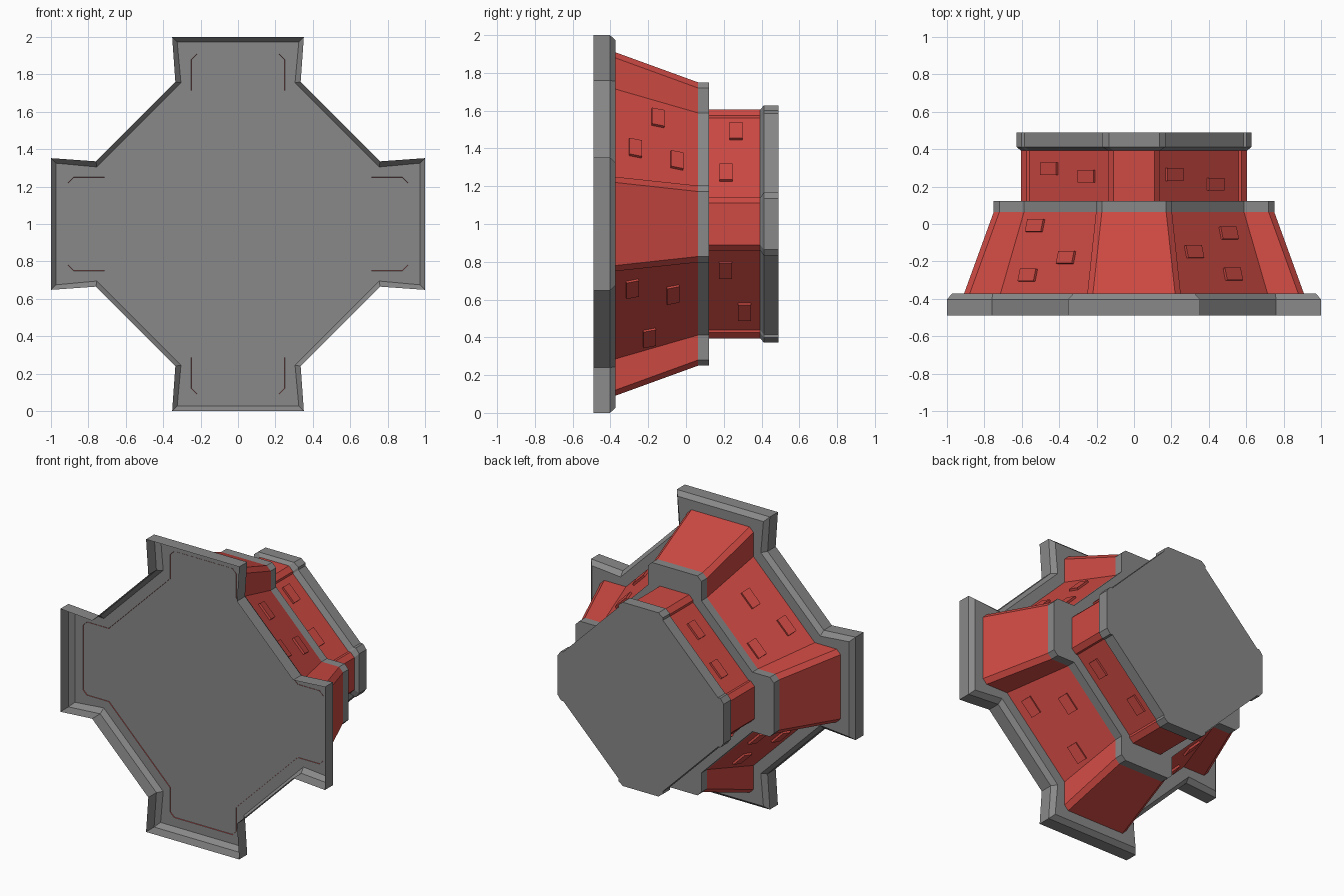
import bpy, bmesh, math
from mathutils import Vector, Matrix

if "Cube" in bpy.data.objects:
    bpy.data.objects.remove(bpy.data.objects["Cube"])


def material(name, col):
    m = bpy.data.materials.new(name)
    m.diffuse_color = (*col, 1)
    m.use_nodes = True
    m.node_tree.nodes["Principled BSDF"].inputs["Base Color"].default_value = m.diffuse_color
    return m


GRAY = material("stone gray", (0.25, 0.25, 0.25))
RED = material("brick red", (0.62, 0.068, 0.056))


def finish(bm, name, mat):
    bmesh.ops.recalc_face_normals(bm, faces=bm.faces[:])
    me = bpy.data.meshes.new(name)
    bm.to_mesh(me)
    bm.free()
    me.materials.append(mat)
    ob = bpy.data.objects.new(name, me)
    bpy.context.collection.objects.link(ob)
    return ob


def outline(half):
    """Four-armed outline from the right half of the top arm."""
    arm = [(-x, z) for x, z in reversed(half)] + list(half)
    pts = []
    for k in range(4):
        for x, z in arm:
            for _ in range(k):
                x, z = z, -x
            pts.append((x, z))
    return pts


def loft(name, mat, rings, cap_back=False):
    """Shell along y through (y, half outline) rings, open at the front."""
    bm = bmesh.new()
    loops = [[bm.verts.new((x, y, z + 1)) for x, z in outline(h)] for y, h in rings]
    for a, b in zip(loops, loops[1:]):
        for i in range(len(a)):
            j = (i + 1) % len(a)
            bm.faces.new((a[i], a[j], b[j], b[i]))
    if cap_back:
        bm.faces.new(loops[-1])
    return finish(bm, name, mat)


# Half outlines of each level
SLAB = [(0.352, 1.0), (0.335, 0.76)]
SLAB_IN = [(0.325, 0.973), (0.305, 0.755)]
LOW_A = [(0.22, 0.91), (0.25, 0.88), (0.25, 0.715)]
LOW_B = [(0.172, 0.75), (0.203, 0.72), (0.203, 0.588)]
UP = [(0.11, 0.605), (0.14, 0.575), (0.14, 0.56)]
CAP = [(0.135, 0.628), (0.168, 0.602), (0.168, 0.585)]

# Hollow base slab, two walls, collar and end cap
loft("base_slab", GRAY, [(-0.49, SLAB), (-0.403, SLAB), (-0.372, SLAB_IN)], True)
loft("lower_wall", RED, [(-0.376, LOW_A), (0.064, LOW_B)])
loft("collar", GRAY, [(0.064, LOW_B), (0.123, LOW_B)], True)
loft("upper_wall", RED, [(0.12, UP), (0.40, UP)])
loft("end_cap", GRAY, [(0.393, UP), (0.412, CAP), (0.49, CAP)], True)

# Raised bricks on the diagonal walls: (offset along wall, y) per quadrant
Q_UR = ([(-0.17, -0.15), (0.12, -0.05), (0.09, -0.27)], [(-0.195, 0.265), (0.117, 0.212)])
Q_LR = ([(-0.177, -0.285), (-0.073, -0.07), (0.216, -0.195)], [(-0.156, 0.21), (0.156, 0.31)])
Q_UL = ([(-0.163, -0.01), (0.119, -0.18), (-0.144, -0.275)], [(-0.141, 0.295), (0.141, 0.255)])
quadrants = [("upper_right", 1, 1, Q_UR), ("lower_right", 1, -1, Q_LR),
             ("lower_left", -1, -1, Q_UR), ("upper_left", -1, 1, Q_UL)]

d0 = sum(LOW_A[2]) / math.sqrt(2)
d1 = sum(LOW_B[2]) / math.sqrt(2)
slope = (d1 - d0) / 0.44
d_up = sum(UP[2]) / math.sqrt(2)

for label, sx, sz, (low, up) in quadrants:
    out = Vector((sx, 0, sz)).normalized()
    along = Vector((sz, 0, -sx)).normalized()
    bm = bmesh.new()
    for bricks, k in ((low, slope), (up, 0)):
        for t, y in bricks:
            dist = d0 + slope * (y + 0.376) if k else d_up
            s = (Vector((0, 1, 0)) + out * k).normalized()
            n = along.cross(s)
            if n.dot(out) < 0:
                n = -n
            pos = Vector((0, y, 1)) + out * dist + along * t
            rot = Matrix((along, s, n)).transposed().to_4x4()
            mat = Matrix.Translation(pos) @ rot @ Matrix.Diagonal((0.12, 0.068, 0.028, 1))
            bmesh.ops.create_cube(bm, size=1, matrix=mat)
    finish(bm, "bricks_" + label, RED)
